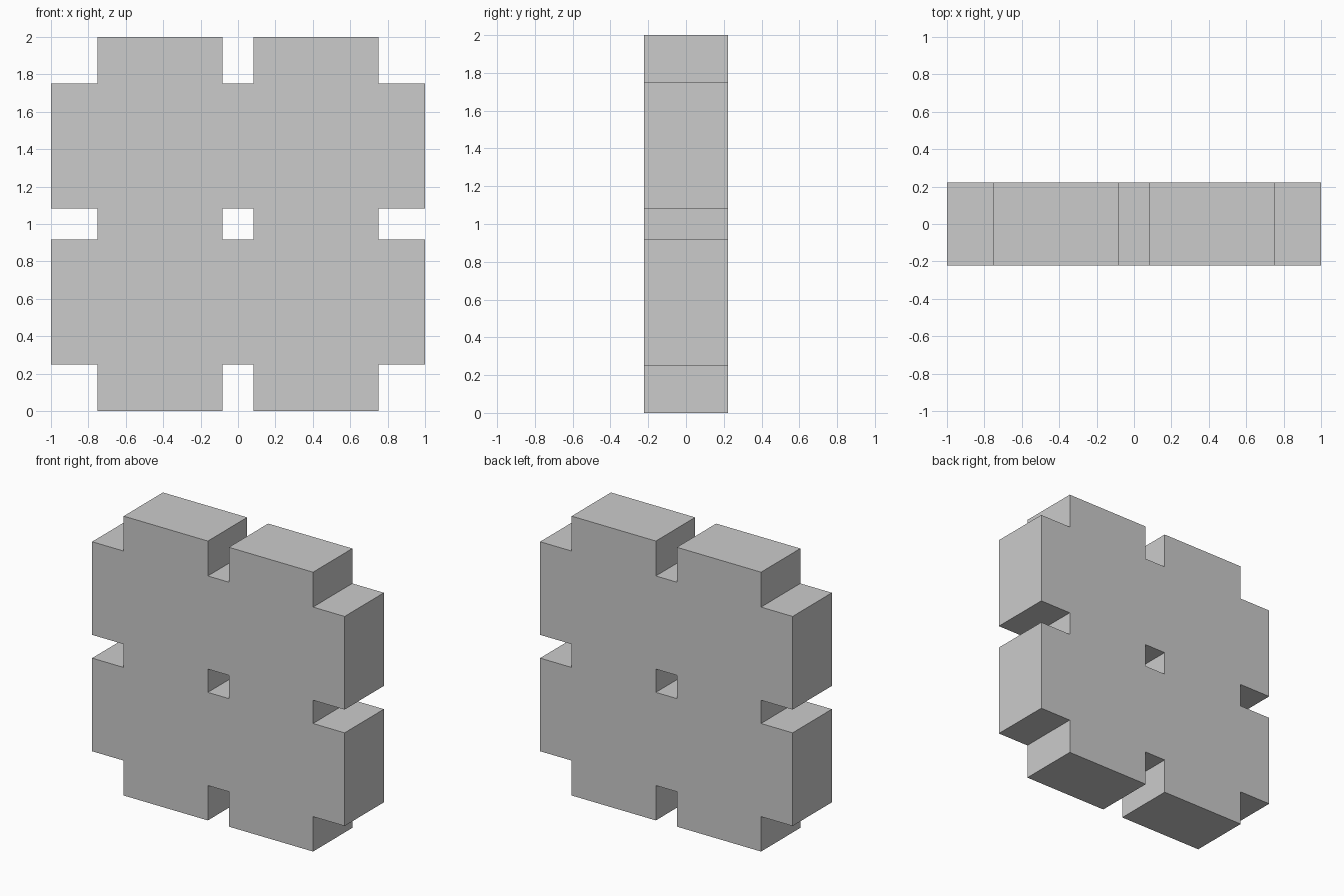
import bpy
import bmesh

if "Cube" in bpy.data.objects:
    bpy.data.objects.remove(bpy.data.objects["Cube"])

HALF_DEPTH = 0.222
STEPS = [-1, -0.75, -0.0833, 0.0833, 0.75, 1]  # grid lines, same in x and z

# Flat outline: 5 x 5 cells, leaving out corners, edge notches and centre hole
bm = bmesh.new()
verts = [[bm.verts.new((x, 0, z + 1)) for z in STEPS] for x in STEPS]
for i in range(5):
    for j in range(5):
        if i % 2 or j % 2:
            bm.faces.new((verts[i][j], verts[i + 1][j],
                          verts[i + 1][j + 1], verts[i][j + 1]))
bmesh.ops.delete(bm, geom=[v for v in bm.verts if not v.link_faces], context='VERTS')

mesh = bpy.data.meshes.new("notched_plate")
bm.to_mesh(mesh)
bm.free()
plate = bpy.data.objects.new("notched_plate", mesh)
bpy.context.collection.objects.link(plate)

# Thickness, centred on y = 0
solid = plate.modifiers.new("thickness", 'SOLIDIFY')
solid.thickness = 2 * HALF_DEPTH
solid.offset = 0
